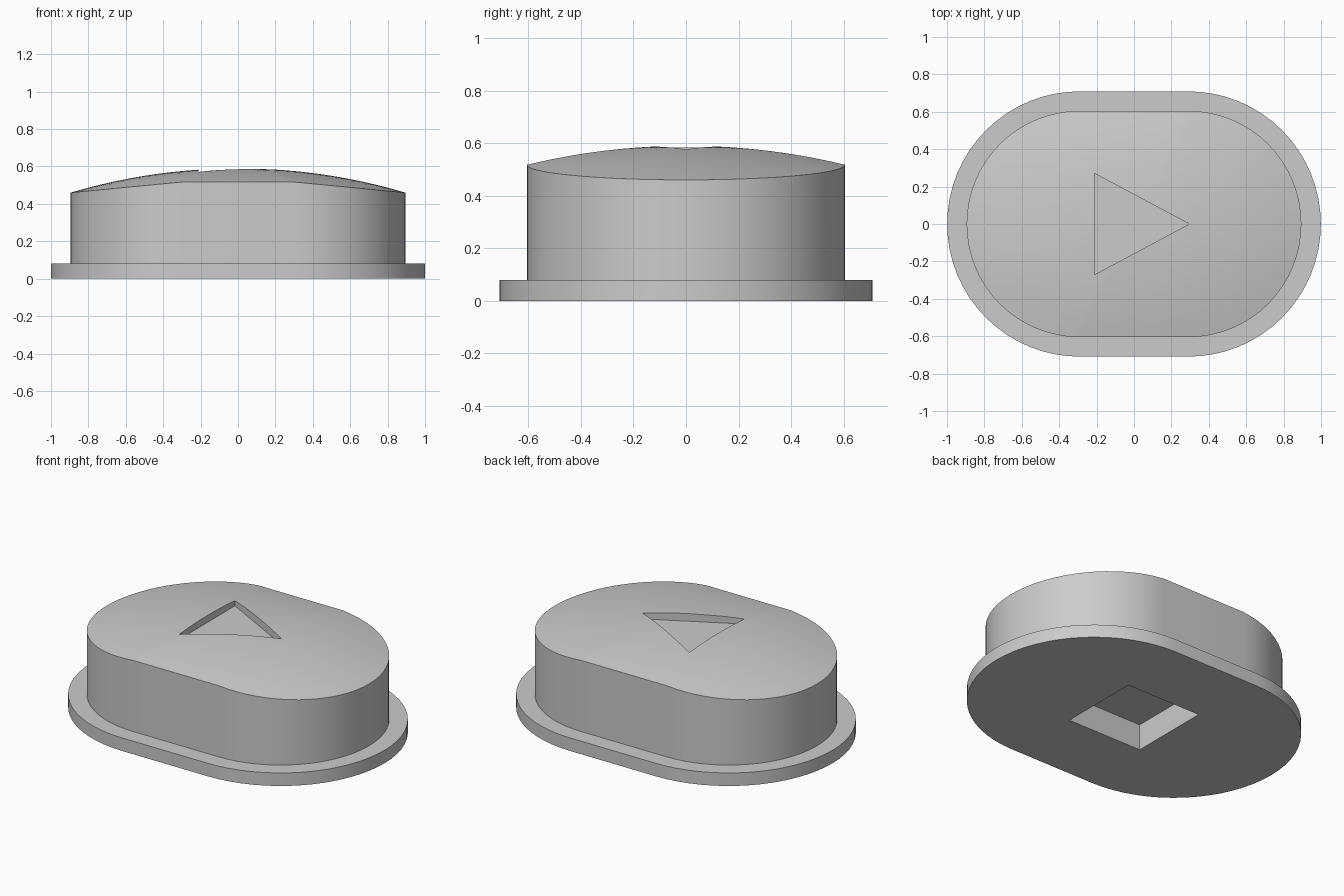
import bpy
import bmesh
from math import pi, cos, sin, sqrt

cube = bpy.data.objects.get("Cube")
if cube:
    bpy.data.objects.remove(cube, do_unlink=True)

STRAIGHT = 0.29      # half length of the straight sides
FLANGE_TOP = 0.08
APEX, DOME_R = 0.59, 3.15

grey = bpy.data.materials.new("plain grey")
grey.use_nodes = True
colour = (0.6, 0.6, 0.6, 1)
grey.diffuse_color = colour
grey.node_tree.nodes["Principled BSDF"].inputs["Base Color"].default_value = colour


def stadium(radius, steps=32):
    """Outline of two half circles joined by straight sides."""
    points = []
    for side, start in ((1, -pi / 2), (-1, pi / 2)):
        for i in range(steps + 1):
            a = start + pi * i / steps
            points.append((side * STRAIGHT + radius * cos(a), radius * sin(a)))
    return points


def dome(x, y):
    return APEX - DOME_R + sqrt(DOME_R ** 2 - x * x - y * y)


def loft(name, rings):
    """Solid skinned through matching rings and closed at both ends."""
    bm = bmesh.new()
    loops = [[bm.verts.new(p) for p in ring] for ring in rings]
    n = len(loops[0])
    for low, high in zip(loops, loops[1:]):
        for i in range(n):
            j = (i + 1) % n
            bm.faces.new((low[i], low[j], high[j], high[i]))
    bm.faces.new(loops[0][::-1])
    bm.faces.new(loops[-1])
    bmesh.ops.recalc_face_normals(bm, faces=bm.faces)
    mesh = bpy.data.meshes.new(name)
    bm.to_mesh(mesh)
    bm.free()
    mesh.materials.append(grey)
    obj = bpy.data.objects.new(name, mesh)
    bpy.context.collection.objects.link(obj)
    return obj


def prism(name, outline, bottom, top):
    return loft(name, [[(x, y, z) for x, y in outline] for z in (bottom, top)])


def cut(obj, cutter):
    bpy.ops.object.select_all(action='DESELECT')
    bpy.context.view_layer.objects.active = obj
    obj.select_set(True)
    mod = obj.modifiers.new("cut", 'BOOLEAN')
    mod.operation = 'DIFFERENCE'
    mod.solver = 'EXACT'
    mod.object = cutter
    bpy.ops.object.modifier_apply(modifier=mod.name)


# Base flange
flange = prism("base_flange", stadium(0.709), 0, FLANGE_TOP)

# Cap with a shallow spherical top, built from shrinking rings
outline = stadium(0.605)
rings = [[(x, y, FLANGE_TOP) for x, y in outline]]
for step in range(12, 0, -1):
    s = step / 12
    rings.append([(x * s, y * s, dome(x * s, y * s)) for x, y in outline])
cap = loft("domed_cap", rings)

# Triangular recess in the top
triangle = prism("triangle_cutter", [(-0.21, -0.27), (0.295, 0), (-0.21, 0.27)], 0.54, 0.8)
cut(cap, triangle)

# Square socket in the underside
h = 0.255
socket = prism("socket_cutter", [(-h, -h), (h, -h), (h, h), (-h, h)], -0.1, 0.16)
cut(flange, socket)
cut(cap, socket)

for cutter in (triangle, socket):
    bpy.data.objects.remove(cutter, do_unlink=True)

# Smooth curved sides, sharp rims
bpy.ops.object.select_all(action='DESELECT')
for obj in (flange, cap):
    obj.select_set(True)
bpy.context.view_layer.objects.active = cap
bpy.ops.object.shade_smooth_by_angle(angle=pi / 6)
